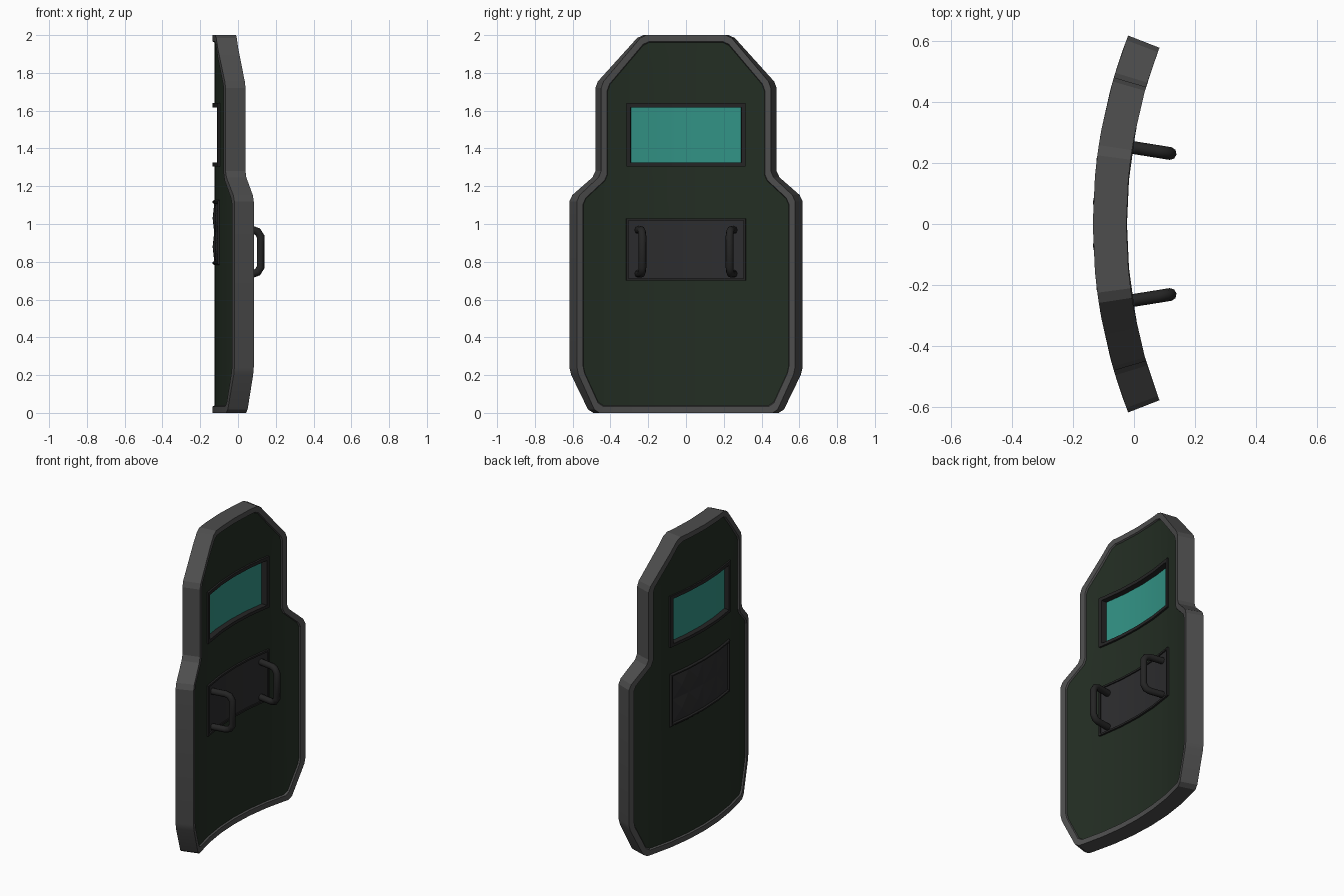
import bpy, bmesh, math
from mathutils import Vector

if "Cube" in bpy.data.objects:
    bpy.data.objects.remove(bpy.data.objects["Cube"])

R = 1.70          # radius of the outer (convex) face
CX = 1.565        # x of the bend axis
THICK = 0.11


def material(name, rgb):
    m = bpy.data.materials.new(name)
    m.diffuse_color = (*rgb, 1)
    m.use_nodes = True
    m.node_tree.nodes["Principled BSDF"].inputs["Base Color"].default_value = m.diffuse_color
    return m


RIM = material("grey_rim", (0.075, 0.075, 0.075))
GREEN = material("dark_green", (0.017, 0.027, 0.017))
BLACK = material("black_metal", (0.018, 0.018, 0.018))
PLATE = material("charcoal_plate", (0.026, 0.026, 0.028))
GLASS = material("teal_glass", (0.032, 0.29, 0.235))


def bend(d, y, z):
    """Flat (depth, width, height) to the curved shield."""
    a = math.asin(y / R)
    r = R - d
    return Vector((CX - r * math.cos(a), r * math.sin(a), z))


def cut(bm, axis, value):
    n = Vector((0, 0, 0))
    n[axis] = 1
    bmesh.ops.bisect_plane(bm, geom=bm.verts[:] + bm.edges[:] + bm.faces[:],
                           dist=1e-5, plane_co=n * value, plane_no=n)


def finish(bm, name, mat, side=0, smooth=True):
    """Slice, bend, orient and link; side = -1/+1 for open sheets."""
    for y in (-0.46, -0.31, -0.155, 0, 0.155, 0.31, 0.46):
        cut(bm, 1, y)
    for v in bm.verts:
        v.co = bend(*v.co)
    bmesh.ops.recalc_face_normals(bm, faces=bm.faces[:])
    if side:
        for f in bm.faces:
            f.normal_update()
            if f.normal.x * side < 0:
                f.normal_flip()
    me = bpy.data.meshes.new(name)
    bm.to_mesh(me)
    bm.free()
    ob = bpy.data.objects.new(name, me)
    bpy.context.collection.objects.link(ob)
    me.materials.append(mat)
    if smooth:
        smooth_shade(ob)
    return ob


def smooth_shade(ob):
    bpy.ops.object.select_all(action='DESELECT')
    ob.select_set(True)
    bpy.context.view_layer.objects.active = ob
    bpy.ops.object.shade_smooth_by_angle(angle=math.radians(20))


def ring(loops):
    """Closed tube through a cycle of equal-length (depth, outline) loops."""
    bm = bmesh.new()
    rows = [[bm.verts.new((d, y, z)) for y, z in pts] for d, pts in loops]
    for a, b in zip(rows, rows[1:] + rows[:1]):
        for i in range(len(a)):
            j = (i + 1) % len(a)
            bm.faces.new((a[i], a[j], b[j], b[i]))
    return bm


def rect(w, z0, z1):
    return [(-w, z0), (w, z0), (w, z1), (-w, z1)]


def chamfer(pts, c):
    out = []
    for i, p in enumerate(pts):
        p = Vector(p)
        for q in (pts[i - 1], pts[(i + 1) % len(pts)]):
            out.append(tuple(p + (Vector(q) - p).normalized() * c))
    return out


def inset(pts, t):
    out = []
    for i in range(len(pts)):
        p = Vector(pts[i])
        e1 = (p - Vector(pts[i - 1])).normalized()
        e2 = (Vector(pts[(i + 1) % len(pts)]) - p).normalized()
        n1, n2 = Vector((-e1.y, e1.x)), Vector((-e2.y, e2.x))
        out.append(tuple(p + (n1 + n2) * t / (1 + n1.dot(n2))))
    return out


# outline of the shield
half = [(0.51, 0), (0.617, 0.22), (0.617, 1.14), (0.48, 1.26),
        (0.48, 1.74), (0.245, 2.0)]
corners = half + [(-y, z) for y, z in reversed(half)]


def outline(t):
    return chamfer(inset(corners, t), 0.02)


# rim
finish(ring([(0, outline(0)), (0, outline(0.034)), (0.015, outline(0.042)),
             (THICK - 0.015, outline(0.042)), (THICK, outline(0.034)),
             (THICK, outline(0))]), "rim", RIM)

# green panels, outside and inside, with the window opening
for name, d, w, side in (("outer_panel", 0.01, 0.30, -1),
                         ("inner_panel", THICK - 0.01, 0.325, 1)):
    bm = bmesh.new()
    f = bm.faces.new([bm.verts.new((d, y, z)) for y, z in outline(0.036)])
    bmesh.ops.triangulate(bm, faces=[f])
    for y in (-w, w):
        cut(bm, 1, y)
    for z in (1.315, 1.63):
        cut(bm, 2, z)
    hole = [f for f in bm.faces if abs(f.calc_center_median().y) < w
            and 1.315 < f.calc_center_median().z < 1.63]
    bmesh.ops.delete(bm, geom=hole, context='FACES')
    finish(bm, name, GREEN, side)

# window frame running through the shield
finish(ring([(0.0, rect(0.31, 1.305, 1.64)), (0.0, rect(0.288, 1.325, 1.618)),
             (THICK + 0.002, rect(0.315, 1.325, 1.618)),
             (THICK + 0.002, rect(0.337, 1.305, 1.64))]), "window_frame", BLACK)

# window glass
bm = bmesh.new()
bmesh.ops.create_cube(bm, size=1)
for v in bm.verts:
    v.co = (0.055 + v.co.x * 0.04, v.co.y * 0.614, 1.4715 + v.co.z * 0.31)
finish(bm, "window_glass", GLASS)

# outer padded plate: frame and a 4 x 2 field of low pyramids
Z0, Z1 = 0.78, 1.13
finish(ring([(0.012, rect(0.31, Z0, Z1)), (0.0, rect(0.30, Z0 + 0.01, Z1 - 0.01)),
             (0.0, rect(0.292, Z0 + 0.018, Z1 - 0.018)),
             (0.012, rect(0.284, Z0 + 0.026, Z1 - 0.026))]),
       "outer_plate_frame", BLACK)
bm = bmesh.new()
pw, ph = 0.575 / 4, (Z1 - Z0 - 0.05) / 2
for i in range(4):
    for j in range(2):
        y, z = -0.2875 + i * pw, Z0 + 0.025 + j * ph
        c = [bm.verts.new((0.009, y + a * pw, z + b * ph))
             for a, b in ((0, 0), (1, 0), (1, 1), (0, 1))]
        top = bm.verts.new((-0.001, y + pw / 2, z + ph / 2))
        for k in range(4):
            bm.faces.new((c[k], c[(k + 1) % 4], top))
finish(bm, "outer_plate_pads", PLATE, -1, smooth=False)

# inner grip plate with its thin border
B = THICK - 0.012
finish(ring([(B, rect(0.337, 0.70, 1.03)), (THICK + 0.002, rect(0.337, 0.70, 1.03)),
             (THICK + 0.002, rect(0.325, 0.712, 1.018)),
             (B, rect(0.325, 0.712, 1.018))]), "grip_plate_border", BLACK)
bm = bmesh.new()
bm.faces.new([bm.verts.new((THICK - 0.006, y, z)) for y, z in rect(0.33, 0.705, 1.025)])
finish(bm, "grip_plate", PLATE, 1)

# handles
path = [(0.098, 0.968), (0.195, 0.968), (0.22, 0.96), (0.236, 0.935),
        (0.236, 0.77), (0.22, 0.745), (0.195, 0.737), (0.098, 0.737)]
for s, name in ((-1, "handle_left"), (1, "handle_right")):
    cu = bpy.data.curves.new(name, 'CURVE')
    cu.dimensions = '3D'
    cu.bevel_depth = 0.021
    cu.bevel_resolution = 2
    cu.use_fill_caps = True
    sp = cu.splines.new('POLY')
    sp.points.add(len(path) - 1)
    for p, (d, z) in zip(sp.points, path):
        p.co = (*bend(d, s * 0.268, z), 1)
    ob = bpy.data.objects.new(name, cu)
    bpy.context.collection.objects.link(ob)
    cu.materials.append(BLACK)
    bpy.ops.object.select_all(action='DESELECT')
    ob.select_set(True)
    bpy.context.view_layer.objects.active = ob
    bpy.ops.object.convert(target='MESH')
    bpy.ops.object.shade_smooth_by_angle(angle=math.radians(50))
